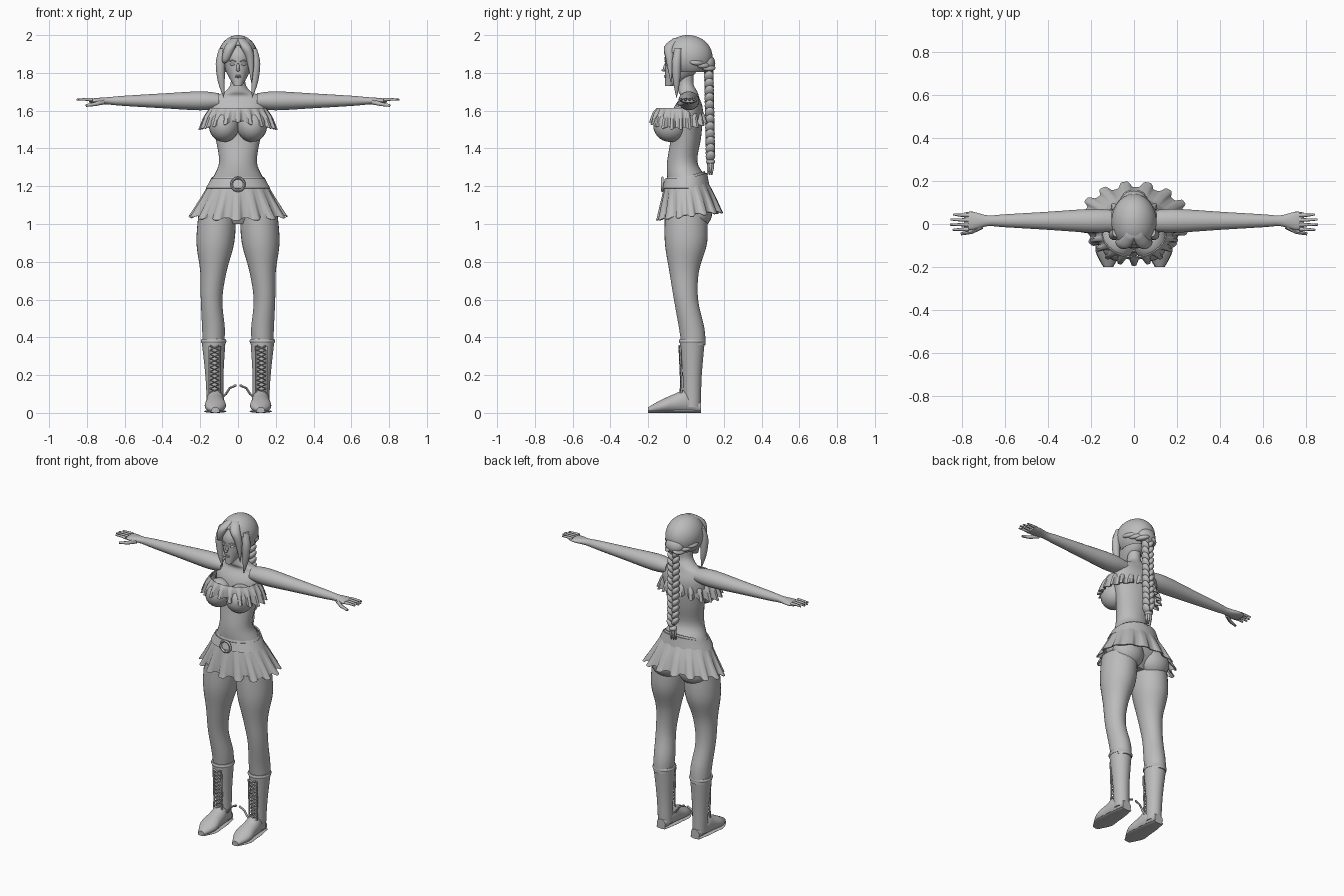
import bpy
import bmesh
from math import sin, cos, pi, tau, tanh, radians
from mathutils import Vector, Matrix, Euler

cube = bpy.data.objects.get("Cube")
if cube:
    bpy.data.objects.remove(cube)

# One plain grey for the whole figure
grey = bpy.data.materials.new("plain grey")
grey.use_nodes = True
grey.diffuse_color = (0.5, 0.5, 0.5, 1)
grey.node_tree.nodes["Principled BSDF"].inputs["Base Color"].default_value = grey.diffuse_color
made = []


def register(name, data):
    data.materials.append(grey)
    obj = bpy.data.objects.new(name, data)
    bpy.context.collection.objects.link(obj)
    made.append(obj)
    return obj


def finish(name, bm, thickness=0):
    bmesh.ops.recalc_face_normals(bm, faces=bm.faces)
    mesh = bpy.data.meshes.new(name)
    bm.to_mesh(mesh)
    bm.free()
    obj = register(name, mesh)
    if thickness:
        obj.modifiers.new("thickness", "SOLIDIFY").thickness = thickness


def smooth_rows(rows, steps=4):
    """Catmull-Rom interpolation between cross-sections."""
    rows = [Vector(row) for row in rows]
    padded = [rows[0]] + rows + [rows[-1]]
    result = []
    for before, start, end, after in zip(padded, padded[1:], padded[2:], padded[3:]):
        for step in range(steps):
            t = step / steps
            slope, bend = end - before, 2 * before - 5 * start + 4 * end - after
            cubic = 3 * start - before - 3 * end + after
            result.append(start + (slope * t + bend * t ** 2 + cubic * t ** 3) / 2)
    return result + [rows[-1]]


def loft(name, rows, axis="Z", segments=32, closed=True, warp=None, thickness=0, side=1):
    """Rows are (position along axis, centre a, centre b, radius a, radius b)."""
    bm = bmesh.new()
    rings = []
    sections = smooth_rows(rows)
    for index, (along, a, b, radius_a, radius_b) in enumerate(sections):
        ring = []
        for k in range(segments):
            angle = tau * k / segments
            u, v = a + radius_a * cos(angle), b + radius_b * sin(angle)
            point = Vector({"Z": (u, v, along), "X": (along, u, v), "Y": (u, along, v)}[axis])
            if warp:
                warp(point, angle, index / (len(sections) - 1))
            point.x *= side
            ring.append(bm.verts.new(point))
        rings.append(ring)
    for low, high in zip(rings, rings[1:]):
        for k in range(segments):
            bm.faces.new((low[k - 1], low[k], high[k], high[k - 1]))
    if closed:
        bm.faces.new(rings[0])
        bm.faces.new(rings[-1])
    finish(name, bm, thickness)


def ball(name, location, size, rotation=(0, 0, 0)):
    bm = bmesh.new()
    matrix = Matrix.LocRotScale(Vector(location), Euler(rotation), Vector(size))
    bmesh.ops.create_uvsphere(bm, u_segments=20, v_segments=14, radius=1, matrix=matrix)
    finish(name, bm)


def tube(name, points, radius, taper=1, cyclic=False):
    curve = bpy.data.curves.new(name, "CURVE")
    curve.dimensions = "3D"
    curve.bevel_depth = radius
    curve.bevel_resolution = 2
    curve.use_fill_caps = True
    line = curve.splines.new("POLY")
    line.points.add(len(points) - 1)
    for index, (spot, location) in enumerate(zip(line.points, points)):
        spot.co = (*location, 1)
        spot.radius = 1 + (taper - 1) * index / (len(points) - 1)
    line.use_cyclic_u = cyclic
    register(name, curve)


def lock(name, points, width, side):
    """A hanging strand of hair, widest near its root and pointed at the tip."""
    last = len(points) - 1
    rows = []
    for index, (x, y, z) in enumerate(points):
        radius = width * sin(pi * (0.3 + 0.68 * index / last))
        rows.append((z, x, y, radius, radius))
    loft(name, rows, segments=16, side=side)


# Torso and neck
torso_profile = [(1, 0, .1, .06), (1.08, .01, .2, .11), (1.16, .01, .17, .1), (1.25, 0, .13, .1),
                 (1.33, -.02, .1, .08), (1.46, 0, .12, .08), (1.6, .01, .15, .08),
                 (1.67, .02, .13, .05), (1.7, .01, .07, .05), (1.74, 0, .04, .04), (1.8, 0, .04, .04)]
loft("torso", [(z, 0, y, width, depth) for z, y, width, depth in torso_profile])

# Head, nose and lips
head_profile = [(1.73, -.09, .02, .02), (1.78, -.04, .05, .07), (1.83, -.02, .07, .09),
                (1.9, 0, .08, .11), (1.96, 0, .05, .07), (1.98, 0, .02, .03)]
loft("head", [(z, 0, y, width, depth) for z, y, width, depth in head_profile])
ball("nose_bridge", (0, -.11, 1.83), (.008, .01, .024), (-.2, 0, 0))
ball("nose_tip", (0, -.12, 1.815), (.01, .01, .007))
for lip, height in (("upper_lip", 1.785), ("lower_lip", 1.778)):
    ball(lip, (0, -.108, height), (.016, .008, .004))

# Hair cap, opened over the face
bm = bmesh.new()
cap_shape = Matrix.LocRotScale(Vector((0, .01, 1.885)), None, Vector((.105, .13, .115)))
bmesh.ops.create_uvsphere(bm, u_segments=48, v_segments=32, radius=1, matrix=cap_shape)
bare = []
for face in bm.faces:
    centre = face.calc_center_median()
    over_face = centre.y < -.035 and centre.z < 1.95 - abs(centre.x) / 2
    if over_face or centre.z < 1.8:
        bare.append(face)
bmesh.ops.delete(bm, geom=bare, context="FACES")
finish("hair_cap", bm, .008)

# Braid of alternating strands with a tied tail
strands = 26
for index in range(strands):
    lean = 1 if index % 2 else -1
    f = index / strands
    ball("braid_strand", (lean * .016, .12 + .01 * f, 1.84 - f / 2),
         (.017, .025, .032), (-.2, lean * .6, 0))
ball("hair_gather", (0, .11, 1.85), (.06, .045, .05))
for lean in (-1, 1):
    for k in range(3):
        ball("gathered_strand", (lean * (.075 - .02 * k), .055 + .03 * k, 1.86 - .015 * k),
             (.03, .045, .017), (0, lean / 2, lean / 2))
ball("braid_tie", (0, .13, 1.33), (.024, .024, .016))
for k in range(6):
    x, y = .016 * cos(tau * k / 6), .013 * sin(tau * k / 6)
    tube("braid_tail", [(x / 2, .13 + y / 2, 1.33), (x, .13 + y, 1.3), (x, .125 + y, 1.26)], .012, taper=.3)


# Flared ruffle around the chest
def ruffle_wave(point, angle, f):
    wave = sin(19 * angle)
    point += Vector((cos(angle), sin(angle), 0)) * .016 * f * tanh(2 * wave)
    point.z -= .04 * f * abs(cos(angle)) + .006 * f * wave


loft("ruffle", [(1.615, 0, -.04, .15, .115), (1.59, 0, -.04, .175, .13), (1.545, 0, -.04, .195, .14)],
     segments=190, closed=False, warp=ruffle_wave, thickness=.006)


# Pleated skirt, belt and ring buckle
def back_rise(point, angle, f):
    point.z += .03 * (1 - f) * max(0, sin(angle))


def pleat(point, angle, f):
    back_rise(point, angle, f)
    wave = tanh(2.5 * sin(15 * angle + .6))
    point += Vector((cos(angle), sin(angle), 0)) * .014 * f * f * wave
    point.z += .02 * sin(angle) * f - .006 * f * wave


loft("skirt", [(1.25, 0, 0, .13, .1), (1.2, 0, 0, .16, .115), (1.13, 0, .01, .2, .14), (1.045, 0, .02, .25, .165)],
     segments=180, closed=False, warp=pleat, thickness=.006)
loft("belt", [(1.24, 0, 0, .142, .112), (1.19, 0, 0, .17, .126)],
     segments=48, closed=False, warp=back_rise, thickness=.008)
turns = [tau * k / 24 for k in range(24)]
tube("buckle_ring", [(.034 * cos(turn), -.125, 1.21 + .034 * sin(turn)) for turn in turns], .007, cyclic=True)

# Mirrored limbs, face details and boots
arm_profile = [(.1, .05, .04), (.2, .055, .05), (.4, .042, .039), (.6, .03, .027),
               (.68, .025, .02), (.75, .042, .015), (.79, .038, .008)]
leg_profile = [(1.05, .11, 0, .1), (.9, .12, 0, .1), (.75, .13, -.01, .07), (.6, .14, 0, .057),
               (.45, .13, .03, .06), (.36, .13, .04, .057)]
foot_profile = [(.08, .03, .03), (0, .045, .06), (-.06, .05, .05), (-.13, .055, .035), (-.2, .02, .015)]

for side, word in ((1, "left"), (-1, "right")):
    def at(x, y, z):
        return (side * x, y, z)

    ball(word + "_eye", at(.029, -.1, 1.846), (.014, .008, .007), (0, 0, side * .3))
    tube(word + "_brow", [at(.012, -.112, 1.86), at(.03, -.106, 1.867), at(.046, -.096, 1.862)], .003)
    ball(word + "_breast", at(.074, -.083, 1.52), (.08, .09, .086))
    ball(word + "_buttock", at(.095, .06, 1.065), (.1, .08, .09))

    # Hair framing the face
    lock(word + "_front_lock", [(.01, -.04, 1.985), (.04, -.085, 1.94), (.065, -.085, 1.87),
                                (.072, -.08, 1.8 - side * .05)], .03, side)
    lock(word + "_side_lock", [(.08, -.04, 1.93), (.093, -.05, 1.85), (.088, -.05, 1.75), (.075, -.05, 1.67)],
         .025, side)

    # Arm and hand
    loft(word + "_arm", [(x, .015, 1.652, width, height) for x, width, height in arm_profile], axis="X", side=side)
    for k in range(4):
        y = -.025 + .022 * k
        tube(word + "_finger", [at(.77, y, 1.658), at(.81, y, 1.66), at(.86 - .012 * abs(k - 1.4), y * 1.1, 1.658)],
             .0095, taper=.5)
    tube(word + "_thumb", [at(.71, -.01, 1.647), at(.755, -.036, 1.635), at(.805, -.046, 1.627)], .014, taper=.5)

    # Leg
    loft(word + "_leg", [(z, x, y, radius, radius * 1.12) for z, x, y, radius in leg_profile], side=side)

    # Boot shaft, cuff, foot and sole
    loft(word + "_boot_shaft", [(z, .12 + z / 40, .033, radius, radius * 1.05)
                                for z, radius in ((.39, .064), (.2, .048), (.03, .043))], side=side)
    loft(word + "_boot_cuff", [(.37, .129, .033, .064, .067), (.38, .129, .033, .068, .071),
                               (.39, .129, .033, .064, .067)], side=side)
    loft(word + "_boot_foot", [(y, .12, height, width, height) for y, width, height in foot_profile],
         axis="Y", side=side)
    loft(word + "_boot_sole", [(y, .12, .008, width + .003, .008) for y, width, height in foot_profile],
         axis="Y", side=side)

    # Crossed laces, lace edges and bow end
    for lean in (-1, 1):
        lace, edge = [], []
        for k in range(12):
            f = k / 11
            swing = lean if k % 2 else -lean
            y = -.024 - .011 * f - .02 * max(0, .25 - f)
            lace.append(at(.124 + swing * .024, y, .105 + f / 4))
            edge.append(at(.124 + lean * .028, y + .004, .105 + f / 4))
        tube(word + "_lace", lace, .005)
        tube(word + "_lace_edge", edge, .005)
    tube(word + "_bow_end", [at(.085, 0, .08), at(.064, 0, .1), at(.045, 0, .13), at(.012, 0, .146)], .006)
    ball(word + "_bow_tip", at(.018, 0, .143), (.012, .004, .007), (0, side * .4, 0))

# Turn curves into meshes and smooth everything except sharp edges
bpy.ops.object.select_all(action="DESELECT")
for obj in made:
    obj.select_set(True)
bpy.context.view_layer.objects.active = made[0]
bpy.ops.object.convert(target="MESH")
bpy.ops.object.shade_smooth_by_angle(angle=radians(45))
